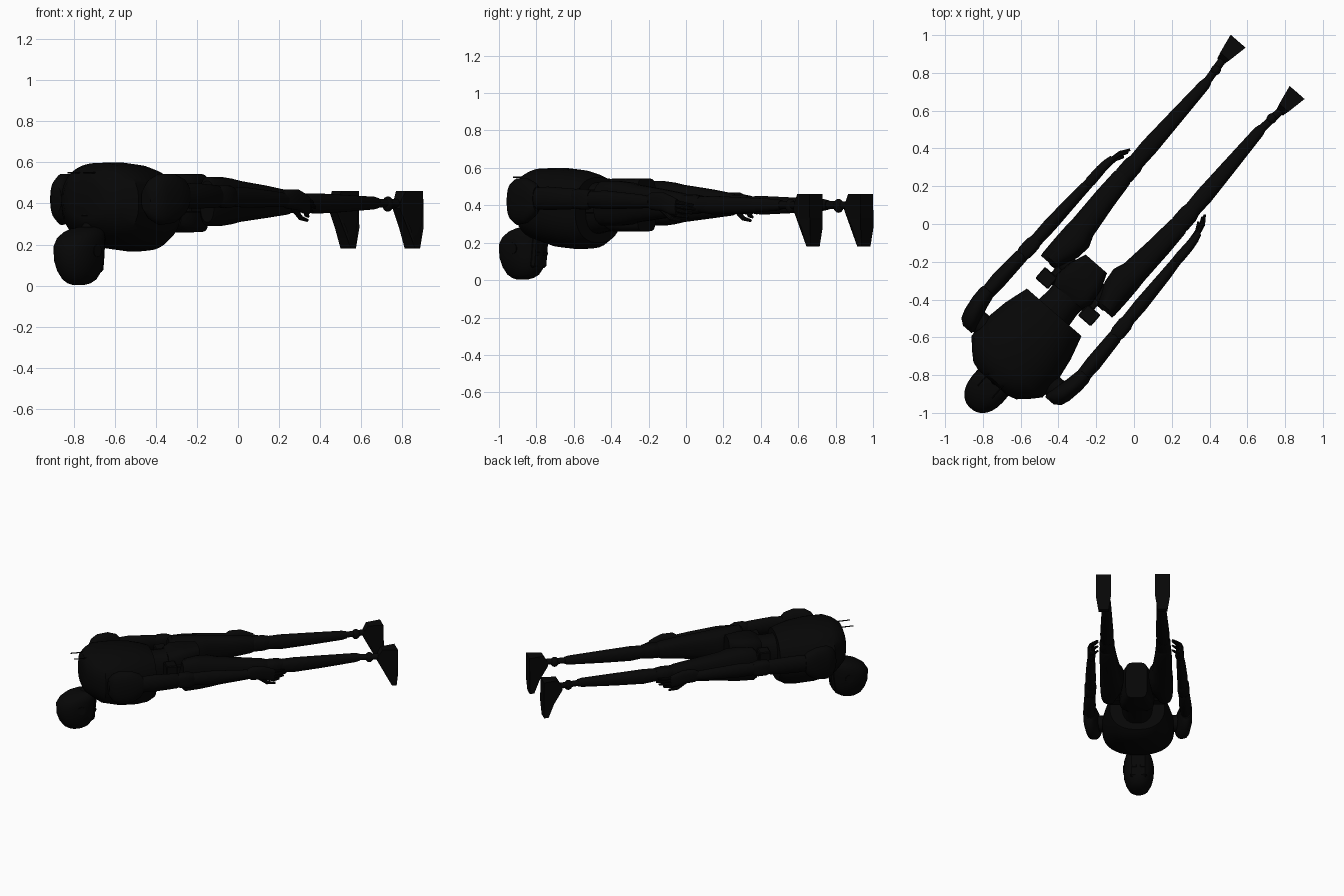
import bpy, bmesh, math
from mathutils import Matrix, Vector

# Local frame: +x runs head to feet, +y sideways, z up; then turned on the ground
PLACE = Matrix.Rotation(math.radians(49), 4, 'Z') @ Matrix.Translation((0, 0.012, 0))

black = bpy.data.materials.new("matte black")
black.diffuse_color = (0.002, 0.002, 0.002, 1)


def finish(name, bm, angle=35):
    bmesh.ops.recalc_face_normals(bm, faces=bm.faces)
    me = bpy.data.meshes.new(name)
    bm.to_mesh(me)
    bm.free()
    me.transform(PLACE)
    me.materials.append(black)
    ob = bpy.data.objects.new(name, me)
    bpy.context.collection.objects.link(ob)
    bpy.ops.object.select_all(action='DESELECT')
    ob.select_set(True)
    bpy.context.view_layer.objects.active = ob
    bpy.ops.object.shade_smooth_by_angle(angle=math.radians(angle))
    return ob


def loft(name, stations, axis='x', n=2.0, sides=24, flip=1):
    """Stations: (position along axis, centre a, centre b, half a, half b)."""
    bm = bmesh.new()
    rings = []
    for p, ca, cb, ha, hb in stations:
        ring = []
        for i in range(sides):
            t = 2 * math.pi * (i + 0.5) / sides
            c, s = math.cos(t), math.sin(t)
            a = ca + ha * math.copysign(abs(c) ** (2 / n), c)
            b = cb + hb * math.copysign(abs(s) ** (2 / n), s)
            co = (p, a * flip, b) if axis == 'x' else (a, b * flip, p)
            ring.append(bm.verts.new(co))
        rings.append(ring)
    for r0, r1 in zip(rings, rings[1:]):
        for i in range(sides):
            j = (i + 1) % sides
            bm.faces.new((r0[i], r0[j], r1[j], r1[i]))
    bm.faces.new(rings[0])
    bm.faces.new(rings[-1])
    return finish(name, bm)


def box(name, centre, size, bevel=0.006, tilt=0):
    bm = bmesh.new()
    bmesh.ops.create_cube(bm, size=1, matrix=Matrix.Translation(centre)
                          @ Matrix.Rotation(tilt, 4, 'Y') @ Matrix.Diagonal((*size, 1)))
    bmesh.ops.bevel(bm, geom=bm.edges[:], offset=bevel, segments=1, affect='EDGES')
    return finish(name, bm, 20)


def rod(name, a, b, r, r2=None, sides=16):
    a, b = Vector(a), Vector(b)
    d = b - a
    bm = bmesh.new()
    bmesh.ops.create_cone(bm, cap_ends=True, segments=sides, radius1=r, radius2=r2 or r, depth=d.length,
                          matrix=Matrix.Translation((a + b) / 2) @ d.to_track_quat('Z', 'Y').to_matrix().to_4x4())
    return finish(name, bm)


def ball(name, centre, radii):
    bm = bmesh.new()
    bmesh.ops.create_uvsphere(bm, u_segments=24, v_segments=14, radius=1,
                              matrix=Matrix.Translation(centre) @ Matrix.Diagonal((*radii, 1)))
    return finish(name, bm)


def foot(name, mid):
    # Side profile (x, z, half width): sole faces away from the head, toe points down
    prof = [(0.985, 0.46, 0.032), (1.09, 0.46, 0.052), (1.092, 0.28, 0.052), (1.085, 0.18, 0.036),
            (1.052, 0.18, 0.034), (1.015, 0.28, 0.038), (0.95, 0.375, 0.023), (0.955, 0.41, 0.023)]
    bm = bmesh.new()
    rows = [[bm.verts.new((x, mid + sgn * w, z)) for x, z, w in prof] for sgn in (-1, 1)]
    k = len(prof)
    for i in range(k):
        j = (i + 1) % k
        bm.faces.new((rows[0][i], rows[0][j], rows[1][j], rows[1][i]))
    for row in rows:
        bm.faces.new(row)
    bmesh.ops.triangulate(bm, faces=[f for f in bm.faces if len(f.verts) > 4])
    return finish(name, bm, 20)


# Head hanging forward, with face plate and eyes
loft("head", [(0.003, -1.17, 0, 0.03, 0.025), (0.012, -1.165, 0, 0.062, 0.05),
              (0.03, -1.163, 0, 0.092, 0.07), (0.07, -1.163, 0, 0.12, 0.09),
              (0.12, -1.167, 0, 0.134, 0.103), (0.19, -1.166, 0, 0.138, 0.106),
              (0.23, -1.152, 0, 0.127, 0.102), (0.26, -1.13, 0, 0.105, 0.09),
              (0.278, -1.11, 0, 0.078, 0.068), (0.285, -1.10, 0, 0.045, 0.045)],
     axis='z', n=2.2, sides=32)
box("face_plate", (-1.048, 0, 0.165), (0.03, 0.12, 0.20), 0.012, 0.1)
for s in (1, -1):
    box("eye", (-1.033, s * 0.03, 0.14), (0.008, 0.035, 0.018), 0.002, 0.1)
    rod("ear_disc", (-1.15, s * 0.09, 0.17), (-1.15, s * 0.107, 0.17), 0.03)
rod("neck", (-1.11, 0, 0.25), (-1.03, 0, 0.38), 0.035)
rod("neck_collar", (-1.09, 0, 0.31), (-1.03, 0, 0.38), 0.05, 0.075)

# Torso
loft("torso", [(-1.125, 0, 0.415, 0.10, 0.09), (-1.11, 0, 0.42, 0.15, 0.13),
               (-1.065, 0, 0.417, 0.20, 0.165), (-1.01, 0, 0.405, 0.25, 0.193),
               (-0.88, 0, 0.388, 0.25, 0.212), (-0.76, 0, 0.377, 0.23, 0.212),
               (-0.68, 0, 0.37, 0.207, 0.20), (-0.63, 0, 0.375, 0.192, 0.175)],
     n=2.35, sides=36)
loft("waist", [(-0.66, 0, 0.385, 0.11, 0.14), (-0.56, 0, 0.39, 0.10, 0.13),
               (-0.46, 0, 0.395, 0.105, 0.13)], n=2.5)

# Pelvis
loft("pelvis", [(-0.52, 0, 0.40, 0.10, 0.12), (-0.47, 0, 0.402, 0.122, 0.143),
                (-0.38, 0, 0.402, 0.11, 0.143), (-0.29, 0, 0.402, 0.075, 0.141)], n=5)

for s, side in ((1, "left"), (-1, "right")):
    # Antenna
    rod(side + "_antenna", (-1.06, s * 0.05, 0.548), (-1.19, s * 0.05, 0.55), 0.004, sides=8)

    # Hip joint
    box(side + "_hip_block", (-0.52, s * 0.15, 0.42), (0.08, 0.09, 0.13))
    rod(side + "_hip_axle", (-0.40, s * 0.08, 0.41), (-0.40, s * 0.19, 0.41), 0.055)
    box(side + "_hip_bracket", (-0.48, s * 0.125, 0.41), (0.10, 0.05, 0.09))

    # Leg
    loft(side + "_thigh", [(-0.45, 0.205, 0.41, 0.045, 0.10), (-0.43, 0.195, 0.41, 0.058, 0.12),
                           (-0.33, 0.175, 0.41, 0.08, 0.12), (-0.25, 0.17, 0.41, 0.084, 0.112),
                           (-0.19, 0.18, 0.41, 0.071, 0.10), (0.0, 0.192, 0.408, 0.061, 0.078),
                           (0.14, 0.196, 0.405, 0.054, 0.06), (0.16, 0.196, 0.405, 0.047, 0.052)],
         n=2.6, flip=s)
    loft(side + "_knee", [(0.13, 0.196, 0.405, 0.04, 0.045), (0.16, 0.196, 0.405, 0.052, 0.052),
                          (0.23, 0.196, 0.405, 0.052, 0.052), (0.27, 0.195, 0.405, 0.042, 0.046)],
         n=2.6, flip=s)
    loft(side + "_shin", [(0.25, 0.195, 0.405, 0.044, 0.042), (0.36, 0.195, 0.40, 0.047, 0.05),
                          (0.55, 0.193, 0.40, 0.04, 0.043), (0.80, 0.19, 0.402, 0.03, 0.031),
                          (0.83, 0.19, 0.402, 0.023, 0.025)], n=2.4, flip=s)
    rod(side + "_ankle_rod", (0.81, s * 0.19, 0.402), (0.97, s * 0.205, 0.40), 0.021)
    ball(side + "_ankle_ball", (0.90, s * 0.196, 0.397), (0.03, 0.026, 0.037))
    foot(side + "_foot", s * 0.207)

    # Shoulder and arm
    rod(side + "_shoulder_axle", (-0.93, s * 0.2, 0.42), (-0.93, s * 0.32, 0.42), 0.06)
    loft(side + "_shoulder_pad", [(-1.0, 0.288, 0.42, 0.03, 0.06), (-0.975, 0.302, 0.42, 0.05, 0.10),
                                  (-0.93, 0.315, 0.42, 0.053, 0.125), (-0.85, 0.332, 0.425, 0.048, 0.12),
                                  (-0.79, 0.338, 0.432, 0.043, 0.09), (-0.77, 0.338, 0.435, 0.038, 0.065)],
         n=2.3, flip=s)
    loft(side + "_upper_arm", [(-0.78, 0.335, 0.437, 0.038, 0.058), (-0.70, 0.334, 0.437, 0.043, 0.063),
                               (-0.52, 0.328, 0.434, 0.038, 0.055), (-0.50, 0.328, 0.434, 0.03, 0.045)],
         flip=s)
    loft(side + "_elbow", [(-0.52, 0.326, 0.434, 0.032, 0.045), (-0.49, 0.326, 0.434, 0.041, 0.055),
                           (-0.43, 0.324, 0.432, 0.041, 0.055), (-0.40, 0.323, 0.431, 0.032, 0.045)],
         n=3, flip=s)
    loft(side + "_forearm", [(-0.41, 0.322, 0.431, 0.034, 0.045), (-0.30, 0.32, 0.429, 0.037, 0.05),
                             (-0.10, 0.315, 0.422, 0.031, 0.04), (0.01, 0.31, 0.418, 0.026, 0.032)],
         flip=s)
    loft(side + "_wrist_cuff", [(-0.01, 0.31, 0.42, 0.02, 0.03), (0.02, 0.31, 0.422, 0.028, 0.047),
                                (0.10, 0.31, 0.418, 0.026, 0.05), (0.15, 0.308, 0.40, 0.022, 0.05),
                                (0.19, 0.303, 0.39, 0.016, 0.042)], n=2.6, flip=s)
    for i in range(4):
        z = 0.355 + i * 0.021
        cut = (0.05, 0.02, 0, 0.015)[i]
        rod(side + "_finger", (0.17, s * 0.304, z), (0.24 - cut, s * 0.29, z - 0.01), 0.012, 0.011, sides=10)
        rod(side + "_fingertip", (0.236 - cut, s * 0.291, z - 0.01), (0.283 - cut, s * 0.262, z - 0.018),
            0.011, 0.007, sides=10)
    rod(side + "_thumb", (0.07, s * 0.30, 0.385), (0.14, s * 0.295, 0.33), 0.015, 0.012, sides=10)
    rod(side + "_thumb_tip", (0.135, s * 0.295, 0.331), (0.20, s * 0.285, 0.318), 0.012, 0.008, sides=10)
